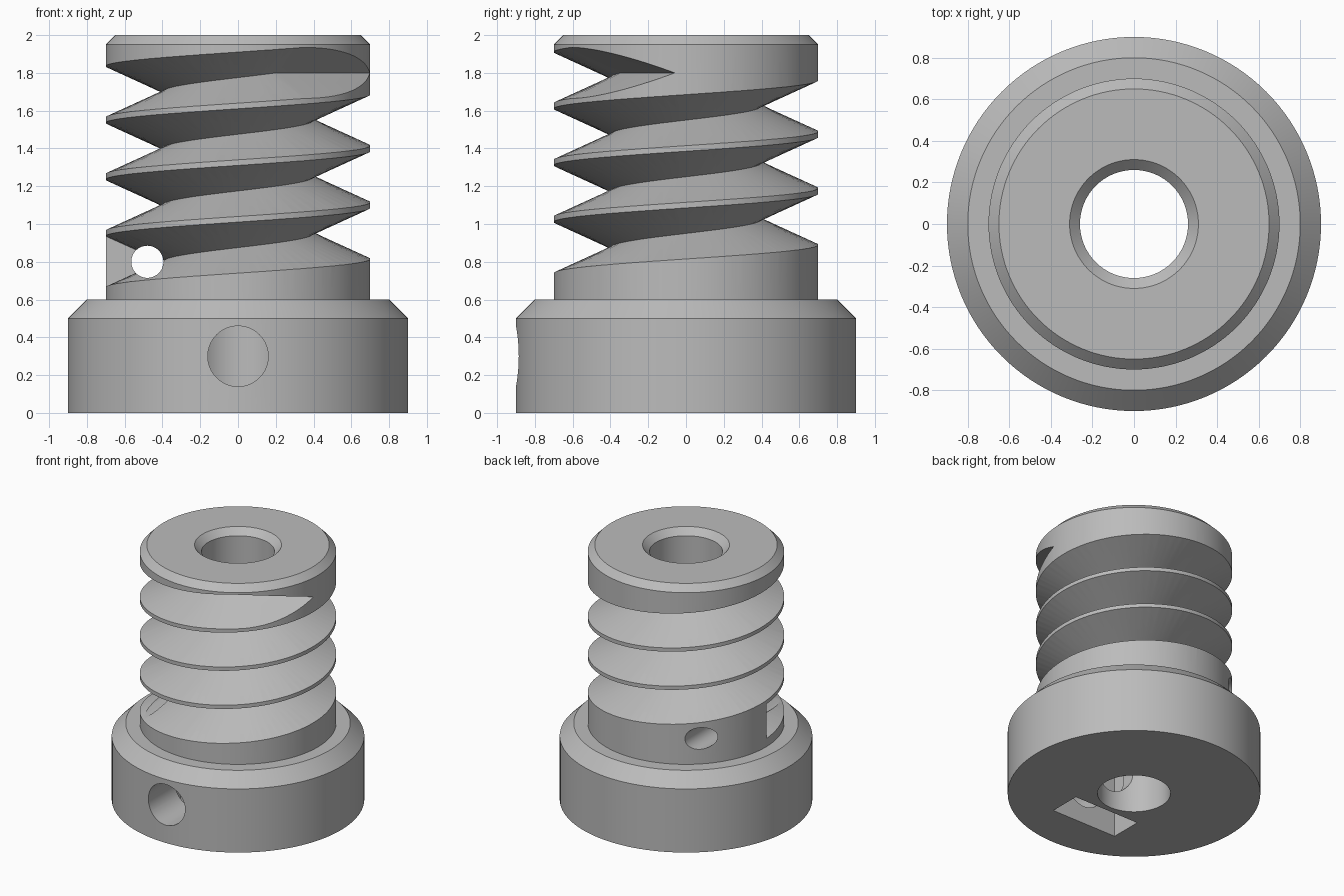
import bpy, bmesh, math
from mathutils import Matrix, Vector

cube = bpy.data.objects.get("Cube")
if cube:
    bpy.data.objects.remove(cube, do_unlink=True)

GREY = (0.5, 0.5, 0.5, 1)
mat = bpy.data.materials.new("plain_grey")
mat.use_nodes = True
mat.diffuse_color = GREY
mat.node_tree.nodes["Principled BSDF"].inputs["Base Color"].default_value = GREY


def make_object(name, bm):
    bmesh.ops.recalc_face_normals(bm, faces=bm.faces)
    mesh = bpy.data.meshes.new(name)
    bm.to_mesh(mesh)
    bm.free()
    mesh.materials.append(mat)
    obj = bpy.data.objects.new(name, mesh)
    bpy.context.collection.objects.link(obj)
    return obj


def lathe(name, profile, steps=128):
    bm = bmesh.new()
    verts = [bm.verts.new((r, 0, z)) for r, z in profile]
    edges = [bm.edges.new((v, verts[i - 1])) for i, v in enumerate(verts)]
    bmesh.ops.spin(bm, geom=verts + edges, cent=(0, 0, 0), axis=(0, 0, 1),
                   angle=math.tau, steps=steps)
    bmesh.ops.remove_doubles(bm, verts=bm.verts, dist=1e-5)
    return make_object(name, bm)


def drill(name, x, z, radius, y0, y1):
    # Cylinder lying along y
    bm = bmesh.new()
    place = Matrix.Translation((x, (y0 + y1) / 2, z)) @ Matrix.Rotation(math.pi / 2, 4, 'X')
    bmesh.ops.create_cone(bm, cap_ends=True, segments=64, radius1=radius,
                          radius2=radius, depth=y1 - y0, matrix=place)
    return make_object(name, bm)


def box(name, centre, size):
    bm = bmesh.new()
    bmesh.ops.create_cube(bm, size=1, matrix=Matrix.Translation(centre) @ Matrix.Diagonal((*size, 1)))
    return make_object(name, bm)


def helical_groove(name, start, sweep, z0, z1, root, outer, slope, runout, steps=240):
    # V-shaped section swept up a helix, then straight out along the tangent
    half = (outer - root) * slope
    section = [(root, 0), (outer, half), (outer, -half)]
    rings = []
    for i in range(steps + 1):
        t = i / steps
        a = start + sweep * t
        z = z0 + (z1 - z0) * t
        rings.append([Vector((r * math.cos(a), r * math.sin(a), z + dz)) for r, dz in section])
    tangent = Vector((-math.sin(a), math.cos(a), 0))
    rings.append([p + tangent * runout for p in rings[-1]])
    bm = bmesh.new()
    rings = [[bm.verts.new(p) for p in ring] for ring in rings]
    for low, high in zip(rings, rings[1:]):
        for k in range(3):
            n = (k + 1) % 3
            bm.faces.new((low[k], low[n], high[n], high[k]))
    bm.faces.new(rings[0])
    bm.faces.new(rings[-1])
    bmesh.ops.triangulate(bm, faces=bm.faces)
    return make_object(name, bm)


# Flanged drum with a central bore
drum = lathe("grooved_drum", [(0.26, 0), (0.9, 0), (0.9, 0.5), (0.8, 0.6), (0.7, 0.6),
                              (0.7, 1.95), (0.65, 2), (0.31, 2), (0.26, 1.95)])

cutters = [
    helical_groove("groove_cutter", math.pi, math.radians(1200), 0.8, 1.8,
                   root=0.4, outer=0.72, slope=0.45, runout=0.8),
    drill("cord_hole_cutter", -0.48, 0.8, 0.085, -1, 1),
    drill("set_screw_hole_cutter", 0, 0.3, 0.16, -1, 0),
    box("nut_slot_cutter", (0, -0.43, 0.24), (0.57, 0.25, 0.68)),
]

# Cut the groove, holes and nut slot
bpy.context.view_layer.objects.active = drum
for cutter in cutters:
    cutter.hide_render = True
    mod = drum.modifiers.new(cutter.name, 'BOOLEAN')
    mod.operation = 'DIFFERENCE'
    mod.solver = 'EXACT'
    mod.object = cutter
    bpy.ops.object.modifier_apply(modifier=mod.name)
    bpy.data.objects.remove(cutter, do_unlink=True)

bpy.ops.object.select_all(action='DESELECT')
drum.select_set(True)
bpy.ops.object.shade_smooth_by_angle(angle=math.radians(25))
